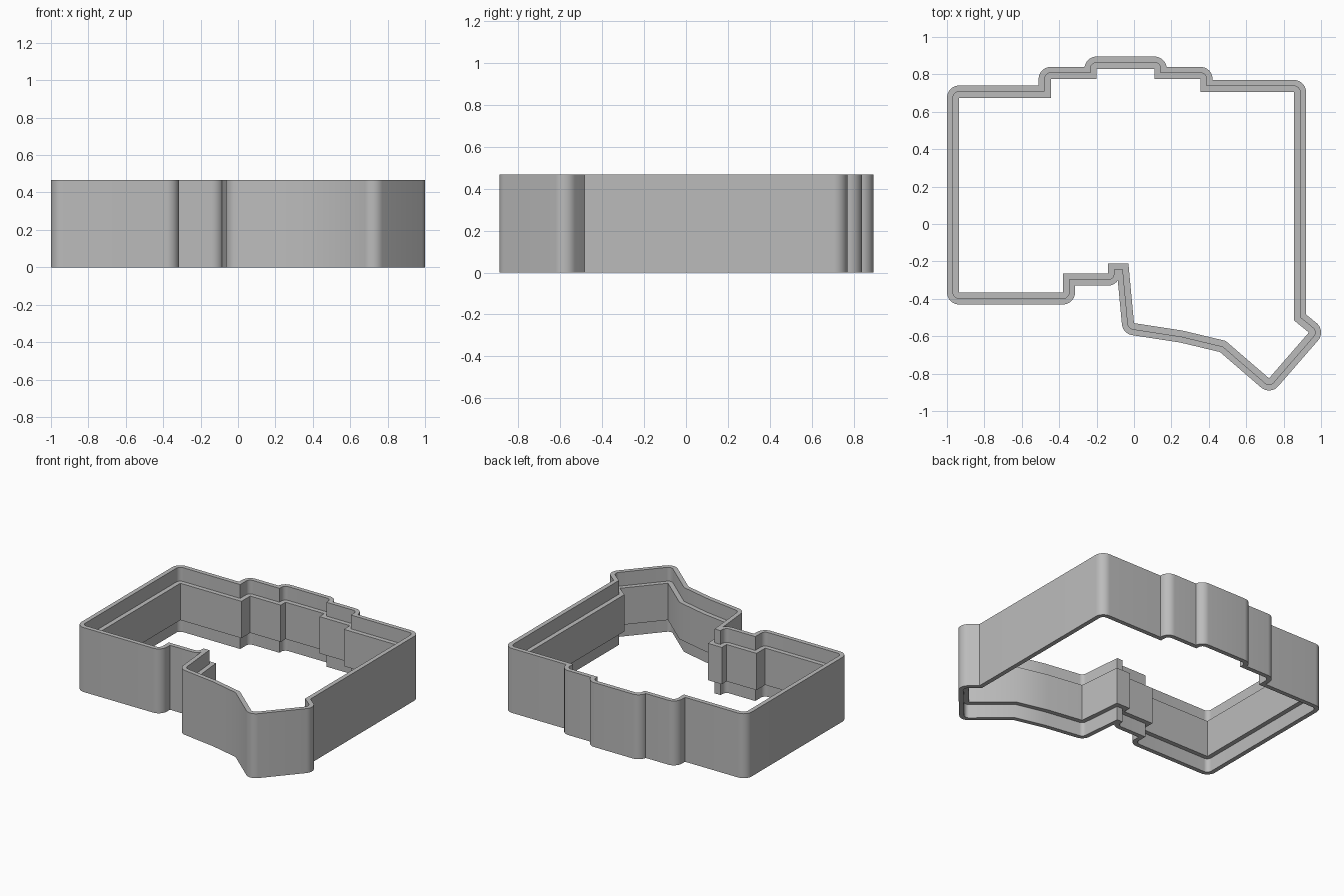
import bpy, bmesh, math
from mathutils import Vector
from mathutils.geometry import intersect_line_line_2d

if "Cube" in bpy.data.objects:
    bpy.data.objects.remove(bpy.data.objects["Cube"])

HEIGHT, LEDGE_LOW, LEDGE_HIGH = 0.467, 0.10, 0.367
RIM, WALL = 0.033, 0.065   # offsets of the rim's inner face and the outer face

# Sharp inner outline, counter-clockwise
OUTLINE = [(-.935, -.365), (-.38, -.365), (-.38, -.265), (-.14, -.265),
           (-.14, -.21), (-.03, -.21), (0, -.53), (.26, -.57), (.49, -.625),
           (.722, -.825), (.935, -.58), (.855, -.515), (.855, .705),
           (.355, .705), (.355, .775), (.11, .775), (.11, .83), (-.20, .83),
           (-.20, .775), (-.445, .775), (-.445, .675), (-.935, .675)]


def cut_loops(pts):
    """Remove the small loops where an offset outline crosses itself."""
    i = 0
    while i < len(pts):
        n = len(pts)
        for step in range(min(16, n // 2), 1, -1):
            j = (i + step) % n
            hit = intersect_line_line_2d(pts[i], pts[(i + 1) % n], pts[j], pts[(j + 1) % n])
            if hit and j > i:
                area = sum(pts[k].cross(pts[k + 1]) for k in range(i + 1, j))
                area += hit.cross(pts[i + 1]) + pts[j].cross(hit)
                if abs(area) < 0.02:
                    pts[i + 1:j + 1] = [hit]
                    break
        i += 1
    return pts


def offset(poly, dist, segs=10):
    """Grow a polygon: round the convex corners, mitre the others."""
    pts, n = [], len(poly)
    for i in range(n):
        p = Vector(poly[i])
        d0 = (p - Vector(poly[i - 1])).normalized()
        d1 = (Vector(poly[(i + 1) % n]) - p).normalized()
        n0, n1 = Vector((d0.y, -d0.x)), Vector((d1.y, -d1.x))
        if d0.cross(d1) > 0:
            a0 = math.atan2(n0.y, n0.x)
            turn = math.atan2(d0.cross(d1), d0.dot(d1))
            for k in range(segs + 1):
                a = a0 + turn * k / segs
                pts.append(p + dist * Vector((math.cos(a), math.sin(a))))
        else:
            pts.append(p + (n0 + n1) * dist / (1 + n0.dot(n1)))
    return cut_loops(pts)


bm = bmesh.new()


def ring(pts, z):
    verts = [bm.verts.new((p.x, p.y, z)) for p in pts]
    return [bm.edges.new((verts[i - 1], verts[i])) for i in range(len(verts))]


def wall(low, high):
    for a, b in zip(low, high):
        bm.faces.new((a.verts[0], a.verts[1], b.verts[1], b.verts[0]))


inner = [Vector(p) for p in OUTLINE]
rim, outer = offset(OUTLINE, RIM), offset(OUTLINE, WALL)

# Outer face, stepped inner faces
outer_low, outer_high = ring(outer, 0), ring(outer, HEIGHT)
rim_low, rim_a = ring(rim, 0), ring(rim, LEDGE_LOW)
rim_b, rim_high = ring(rim, LEDGE_HIGH), ring(rim, HEIGHT)
inner_low, inner_high = ring(inner, LEDGE_LOW), ring(inner, LEDGE_HIGH)
for low, high in ((outer_low, outer_high), (rim_low, rim_a),
                  (rim_b, rim_high), (inner_low, inner_high)):
    wall(low, high)

# Flat rims and ledges
for a, b in ((outer_low, rim_low), (rim_a, inner_low),
             (rim_b, inner_high), (outer_high, rim_high)):
    bmesh.ops.triangle_fill(bm, use_beauty=True, use_dissolve=False,
                            edges=a + b, normal=(0, 0, 1))
bmesh.ops.recalc_face_normals(bm, faces=bm.faces[:])

mesh = bpy.data.meshes.new("stepped_wall")
bm.to_mesh(mesh)
bm.free()
frame = bpy.data.objects.new("stepped_wall", mesh)
bpy.context.collection.objects.link(frame)

grey = bpy.data.materials.new("grey")
grey.diffuse_color = (0.5, 0.5, 0.5, 1)
grey.use_nodes = True
grey.node_tree.nodes["Principled BSDF"].inputs["Base Color"].default_value = grey.diffuse_color
mesh.materials.append(grey)

bpy.context.view_layer.objects.active = frame
frame.select_set(True)
bpy.ops.object.shade_smooth_by_angle(angle=math.radians(30))
